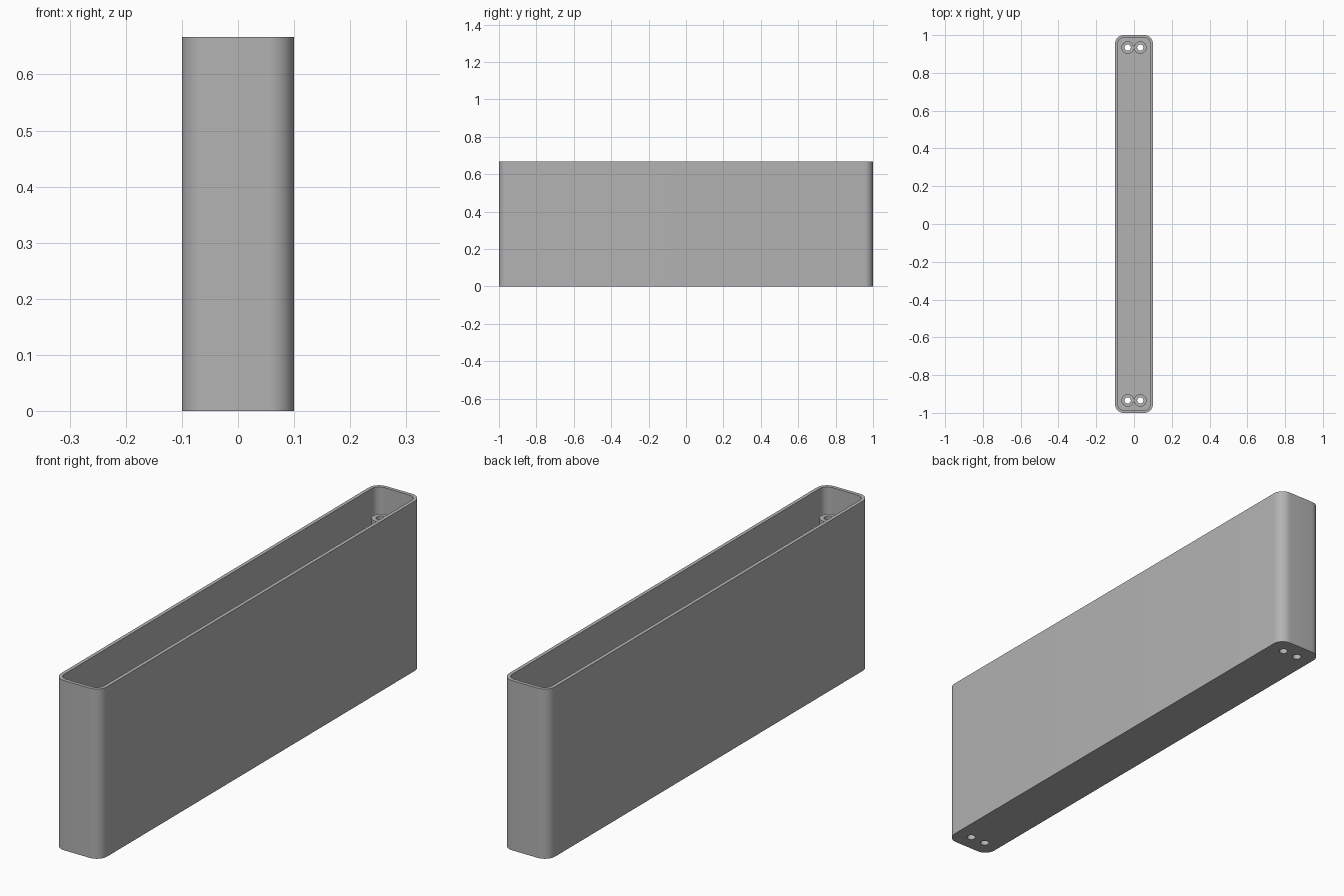
import bpy, bmesh, math

cube = bpy.data.objects.get("Cube")
if cube:
    bpy.data.objects.remove(cube, do_unlink=True)

W, L, H = 0.2, 2.0, 0.667
RADIUS, WALL, FLOOR = 0.045, 0.014, 0.015
POST_TOP, POST_R, HOLE_R = 0.573, 0.033, 0.0165
POST_X, POST_Y = 0.0335, 0.934

grey = bpy.data.materials.new("grey plastic")
grey.use_nodes = True
colour = (0.45, 0.45, 0.45, 1)
grey.diffuse_color = colour
grey.node_tree.nodes["Principled BSDF"].inputs["Base Color"].default_value = colour


def rounded_outline(inset, steps=10):
    """Rounded rectangle, moved inwards by inset."""
    r = RADIUS - inset
    cx, cy = W / 2 - RADIUS, L / 2 - RADIUS
    points = []
    for k, (sx, sy) in enumerate([(1, 1), (-1, 1), (-1, -1), (1, -1)]):
        for i in range(steps + 1):
            a = math.pi / 2 * (k + i / steps)
            points.append((sx * cx + r * math.cos(a), sy * cy + r * math.sin(a)))
    return points


def circle(r, x, y, n=32):
    return [(x + r * math.cos(2 * math.pi * i / n), y + r * math.sin(2 * math.pi * i / n))
            for i in range(n)]


def lofted(name, rings, closed=False):
    """Join outlines at given heights; cap the ends or close the loop."""
    bm = bmesh.new()
    loops = [[bm.verts.new((x, y, z)) for x, y in pts] for pts, z in rings]
    pairs = list(zip(loops, loops[1:]))
    if closed:
        pairs.append((loops[-1], loops[0]))
    else:
        bm.faces.new(loops[0])
        bm.faces.new(loops[-1])
    for a, b in pairs:
        for i in range(len(a)):
            j = (i + 1) % len(a)
            bm.faces.new((a[i], a[j], b[j], b[i]))
    bmesh.ops.recalc_face_normals(bm, faces=bm.faces)
    mesh = bpy.data.meshes.new(name)
    bm.to_mesh(mesh)
    bm.free()
    mesh.materials.append(grey)
    obj = bpy.data.objects.new(name, mesh)
    bpy.context.collection.objects.link(obj)
    return obj


def smooth(obj):
    bpy.ops.object.select_all(action='DESELECT')
    obj.select_set(True)
    bpy.context.view_layer.objects.active = obj
    bpy.ops.object.shade_smooth_by_angle(angle=math.radians(35))


# Open tray: outer shell, rim and inner cavity
outer, inner = rounded_outline(0), rounded_outline(WALL)
tray = lofted("tray", [(outer, 0), (outer, H), (inner, H), (inner, FLOOR)])

# Four hollow screw posts, with matching holes through the floor
for sy, end in ((-1, "front"), (1, "back")):
    for sx, side in ((-1, "right"), (1, "left")):
        x, y = sx * POST_X, sy * POST_Y
        wide, narrow = circle(POST_R, x, y), circle(HOLE_R, x, y)
        post = lofted(f"{end}_{side}_screw_post",
                      [(wide, FLOOR / 2), (wide, POST_TOP),
                       (narrow, POST_TOP), (narrow, FLOOR / 2)], closed=True)
        smooth(post)
        cutter = lofted(f"{end}_{side}_hole_cutter", [(narrow, -0.05), (narrow, 0.1)])
        cutter.hide_render = True
        cutter.hide_set(True)
        cut = tray.modifiers.new("screw hole", 'BOOLEAN')
        cut.operation = 'DIFFERENCE'
        cut.solver = 'EXACT'
        cut.object = cutter
smooth(tray)
